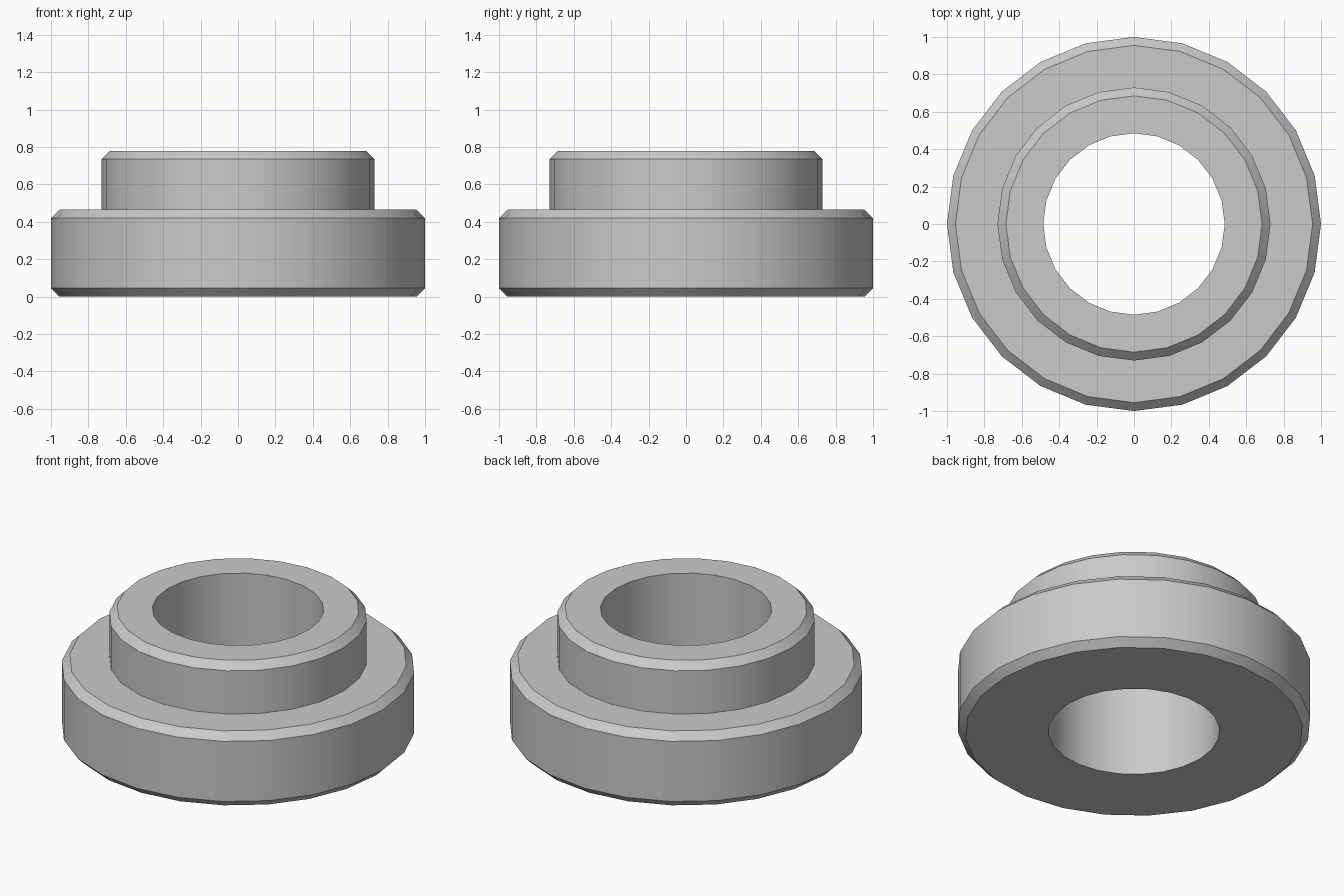
import bpy
import bmesh
import math

cube = bpy.data.objects.get("Cube")
if cube:
    bpy.data.objects.remove(cube, do_unlink=True)

SIDES = 24
BEVEL = 0.045
BORE, HUB, FLANGE = 0.485, 0.73, 1.0
FLANGE_TOP, HUB_TOP = 0.465, 0.78

# Plain grey metal
grey = bpy.data.materials.new("grey_metal")
grey.use_nodes = True
colour = (0.59, 0.59, 0.59, 1)
grey.diffuse_color = colour
grey.node_tree.nodes["Principled BSDF"].inputs["Base Color"].default_value = colour

# Half section as (radius, height), from the bore around the outside
profile = [
    (BORE, 0),
    (FLANGE - BEVEL, 0),
    (FLANGE, BEVEL),
    (FLANGE, FLANGE_TOP - BEVEL),
    (FLANGE - BEVEL, FLANGE_TOP),
    (HUB, FLANGE_TOP),
    (HUB, HUB_TOP - BEVEL),
    (HUB - BEVEL, HUB_TOP),
    (BORE, HUB_TOP),
]

# Revolve the closed section into a flanged bushing
bm = bmesh.new()
verts = [bm.verts.new((r, 0, z)) for r, z in profile]
edges = [bm.edges.new((v, verts[i - 1])) for i, v in enumerate(verts)]
bmesh.ops.spin(bm, geom=verts + edges, cent=(0, 0, 0), axis=(0, 0, 1),
               angle=math.tau, steps=SIDES, use_merge=False)
bmesh.ops.remove_doubles(bm, verts=bm.verts[:], dist=0.0001)
bmesh.ops.recalc_face_normals(bm, faces=bm.faces[:])

mesh = bpy.data.meshes.new("flanged_bushing")
bm.to_mesh(mesh)
bm.free()
mesh.materials.append(grey)
bushing = bpy.data.objects.new("flanged_bushing", mesh)
bpy.context.collection.objects.link(bushing)

# Smooth round walls, crisp chamfer edges
bpy.ops.object.select_all(action="DESELECT")
bushing.select_set(True)
bpy.context.view_layer.objects.active = bushing
bpy.ops.object.shade_smooth_by_angle(angle=math.radians(30))
